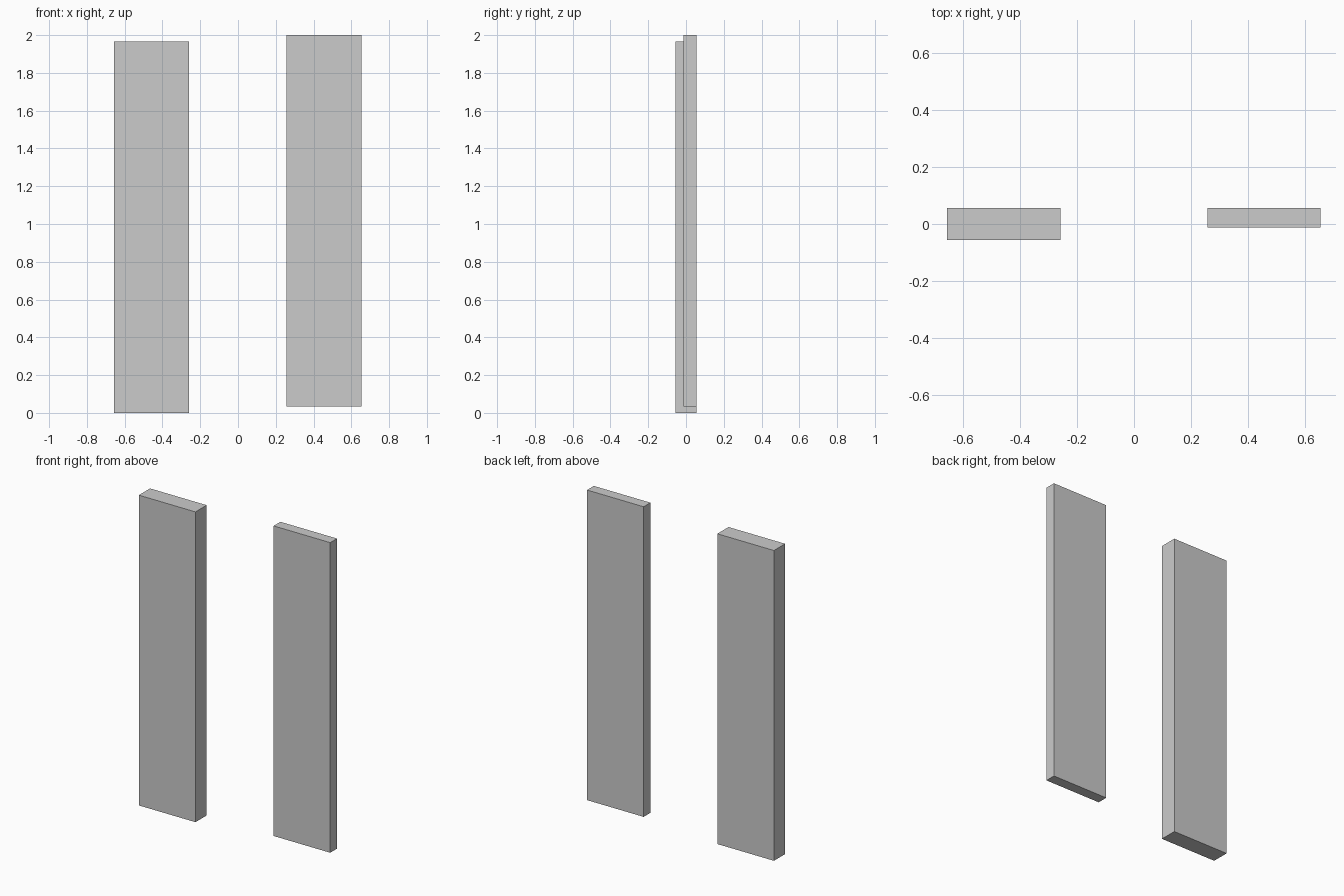
import bpy

if "Cube" in bpy.data.objects:
    bpy.data.objects.remove(bpy.data.objects["Cube"])


def panel(name, x, y, z):
    """Box spanning the given (min, max) ranges."""
    bpy.ops.mesh.primitive_cube_add(size=1)
    ob = bpy.context.object
    ob.name = name
    ob.location = [(a + b) / 2 for a, b in (x, y, z)]
    ob.scale = [b - a for a, b in (x, y, z)]
    bpy.ops.object.transform_apply(location=False, rotation=False, scale=True)
    return ob


# Thick panel standing on the ground
panel("left_thick_panel", (-0.656, -0.259), (-0.056, 0.056), (0.0, 1.967))

# Thinner panel, slightly raised, flush at the back
panel("right_thin_panel", (0.258, 0.655), (-0.012, 0.056), (0.034, 2.0))
